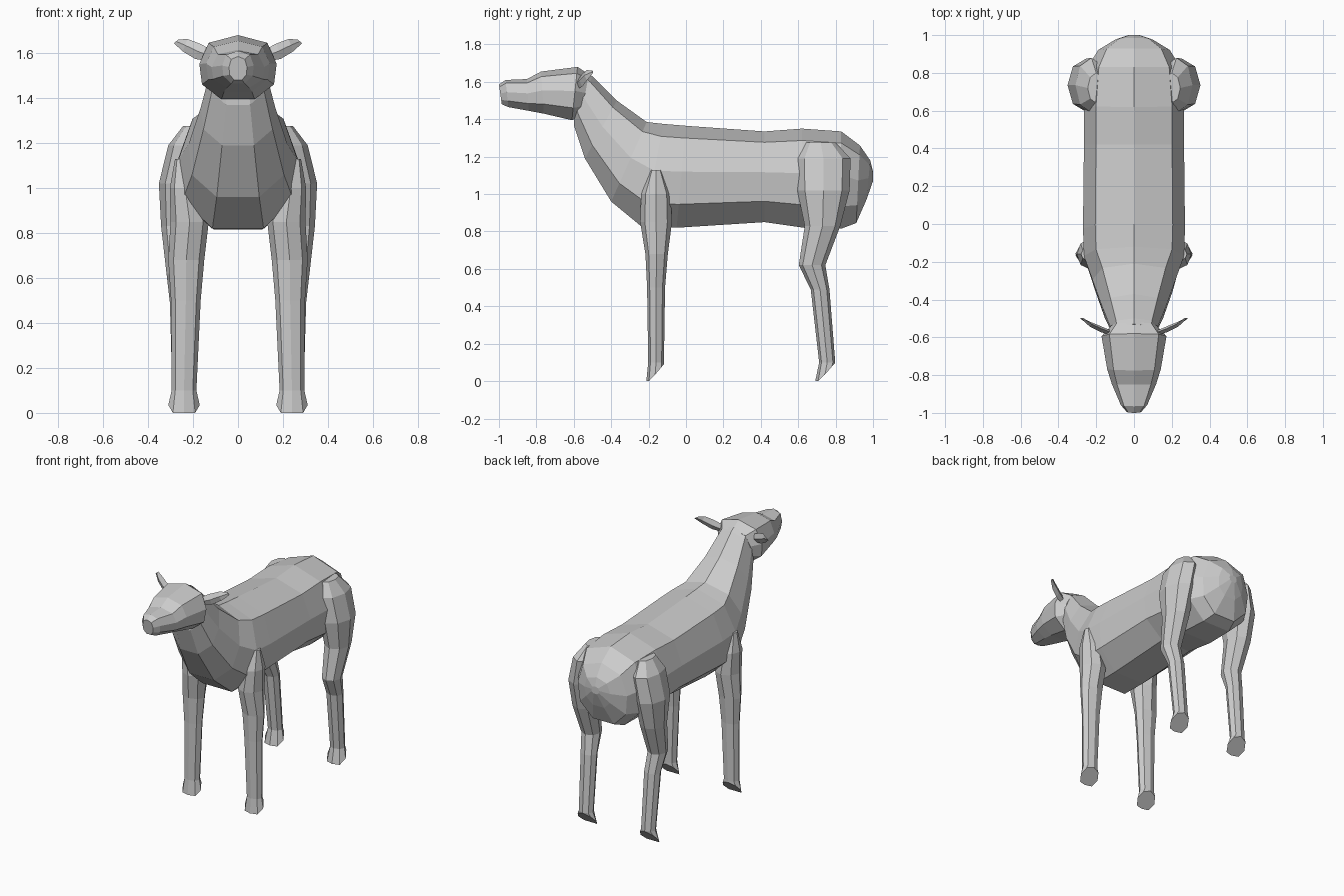
import bpy, bmesh
from math import sin, cos, pi


def loft(name, rings, mirror=False):
    """Skin a list of equal-length closed rings, capping both ends."""
    bm = bmesh.new()
    loops = [[bm.verts.new(p) for p in ring] for ring in rings]
    n = len(loops[0])
    for a, b in zip(loops, loops[1:]):
        for i in range(n):
            j = (i + 1) % n
            bm.faces.new((a[i], a[j], b[j], b[i]))
    bm.faces.new(loops[0])
    bm.faces.new(loops[-1])
    bmesh.ops.recalc_face_normals(bm, faces=bm.faces)
    mesh = bpy.data.meshes.new(name)
    bm.to_mesh(mesh)
    bm.free()
    obj = bpy.data.objects.new(name, mesh)
    bpy.context.collection.objects.link(obj)
    if mirror:
        obj.modifiers.new("mirror", 'MIRROR')
    return obj


# Half cross-section: (share of half-width, share of the way from top to bottom)
HALF = [(0.76, 0.12), (1.0, 0.45), (0.93, 0.77), (0.43, 1.0)]


def trunk_ring(ty, tz, by, bz, w):
    def at(s, t):
        return (s * w, ty + (by - ty) * t, tz + (bz - tz) * t)
    return ([at(0, 0)] + [at(s, t) for s, t in HALF]
            + [at(-s, t) for s, t in reversed(HALF)])


def leg_ring(z, cy, ry, cx, rx, tilt=0.0, n=8):
    return [(cx + rx * cos(2 * pi * i / n), cy + ry * sin(2 * pi * i / n),
             max(0.0, z + tilt * sin(2 * pi * i / n))) for i in range(n)]


# Neck and torso: top y, top z, bottom y, bottom z, half-width
torso = [
    (-0.53, 1.65, -0.60, 1.40, 0.12),
    (-0.50, 1.63, -0.60, 1.37, 0.125),
    (-0.37, 1.50, -0.54, 1.19, 0.165),
    (-0.21, 1.385, -0.40, 0.96, 0.22),
    (-0.12, 1.375, -0.23, 0.82, 0.265),
    (0.00, 1.365, -0.05, 0.82, 0.27),
    (0.42, 1.335, 0.42, 0.85, 0.265),
    (0.62, 1.35, 0.63, 0.82, 0.265),
    (0.83, 1.335, 0.83, 0.815, 0.245),
    (0.93, 1.26, 0.91, 0.845, 0.19),
    (0.985, 1.18, 0.965, 0.97, 0.10),
    (1.00, 1.12, 1.00, 1.07, 0.03),
]
loft("torso_and_neck", [trunk_ring(*r) for r in torso])

# Head, from muzzle to nape
head = [
    (-1.00, 1.585, -0.985, 1.48, 0.04),
    (-0.965, 1.61, -0.95, 1.465, 0.07),
    (-0.85, 1.615, -0.84, 1.445, 0.118),
    (-0.775, 1.655, -0.76, 1.43, 0.142),
    (-0.58, 1.68, -0.61, 1.395, 0.172),
    (-0.52, 1.64, -0.56, 1.42, 0.12),
]
loft("head", [trunk_ring(*r) for r in head])

# Ears: x, y, z, half-thickness, half-height
ear = [
    (0.10, -0.585, 1.58, 0.012, 0.02),
    (0.18, -0.555, 1.608, 0.016, 0.034),
    (0.235, -0.53, 1.635, 0.013, 0.028),
    (0.275, -0.50, 1.652, 0.004, 0.008),
]
loft("ears", [[(x, y - t, z), (x - 0.01, y, z + h), (x, y + t, z), (x + 0.01, y, z - h)]
              for x, y, z, t, h in ear], mirror=True)

# Front legs: z, centre y, radius y, centre x, radius x, sole tilt
front = [
    (1.13, -0.16, 0.03, 0.25, 0.03),
    (1.00, -0.16, 0.08, 0.235, 0.068),
    (0.85, -0.16, 0.085, 0.215, 0.085),
    (0.68, -0.157, 0.06, 0.23, 0.08),
    (0.50, -0.16, 0.048, 0.232, 0.066),
    (0.10, -0.16, 0.042, 0.24, 0.055),
    (0.035, -0.165, 0.047, 0.24, 0.07, 0.055),
]
loft("front_legs", [leg_ring(*r) for r in front], mirror=True)

# Hind legs with thigh, hock and foot
hind = [
    (1.275, 0.72, 0.08, 0.20, 0.045),
    (1.19, 0.735, 0.145, 0.225, 0.085),
    (1.02, 0.735, 0.14, 0.255, 0.097),
    (0.83, 0.73, 0.095, 0.26, 0.082),
    (0.62, 0.674, 0.071, 0.255, 0.063),
    (0.49, 0.717, 0.05, 0.245, 0.058),
    (0.10, 0.755, 0.043, 0.24, 0.052),
    (0.035, 0.743, 0.052, 0.24, 0.07, 0.06),
]
loft("hind_legs", [leg_ring(*r) for r in hind], mirror=True)
